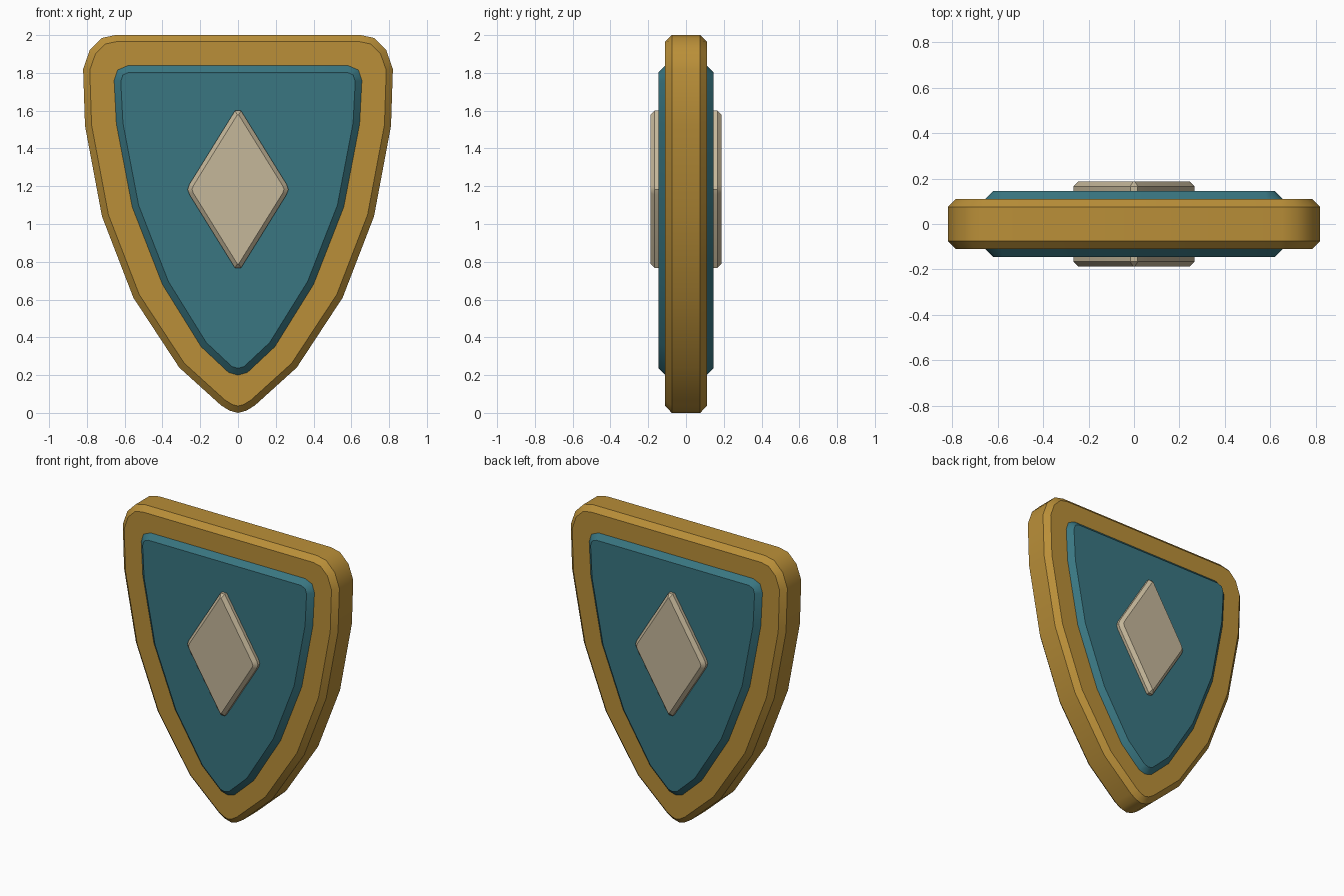
import bpy, bmesh, math

cube = bpy.data.objects.get("Cube")
if cube:
    bpy.data.objects.remove(cube, do_unlink=True)


def material(name, rgb):
    m = bpy.data.materials.new(name)
    m.use_nodes = True
    m.diffuse_color = (*rgb, 1)
    m.node_tree.nodes["Principled BSDF"].inputs["Base Color"].default_value = (*rgb, 1)
    return m


def mirrored(half):
    """Close a right-hand half outline, running bottom to top, across x = 0."""
    return half + [(-x, z) for x, z in reversed(half) if x > 0]


def slab(name, outline, half_depth, chamfer, mat):
    """Prism through y = 0 with both caps chamfered."""
    y = half_depth - chamfer
    bm = bmesh.new()
    front = [bm.verts.new((x, -y, z)) for x, z in outline]
    back = [bm.verts.new((x, y, z)) for x, z in outline]
    caps = [bm.faces.new(front), bm.faces.new(back[::-1])]
    n = len(outline)
    for i in range(n):
        j = (i + 1) % n
        bm.faces.new((front[i], back[i], back[j], front[j]))
    bmesh.ops.recalc_face_normals(bm, faces=bm.faces)
    bmesh.ops.inset_individual(bm, faces=caps, thickness=chamfer,
                               depth=chamfer, use_even_offset=True)
    mesh = bpy.data.meshes.new(name)
    bm.to_mesh(mesh)
    bm.free()
    mesh.materials.append(mat)
    obj = bpy.data.objects.new(name, mesh)
    bpy.context.collection.objects.link(obj)
    bpy.ops.object.select_all(action="DESELECT")
    obj.select_set(True)
    bpy.context.view_layer.objects.active = obj
    bpy.ops.object.shade_smooth_by_angle(angle=math.radians(35))
    return obj


gold = material("gold", (0.49, 0.275, 0.04))
teal = material("teal", (0.041, 0.181, 0.22))
stone = material("pale stone", (0.558, 0.474, 0.323))

# Thick rim body
rim = [(0, 0), (0.045, 0.012), (0.09, 0.04), (0.311, 0.24), (0.554, 0.61),
       (0.72, 1.04), (0.81, 1.52), (0.82, 1.82), (0.785, 1.92),
       (0.72, 1.985), (0.65, 2.0)]
slab("shield_rim", mirrored(rim), 0.11, 0.035, gold)

# Raised field on both faces
field = [(0, 0.2), (0.05, 0.214), (0.195, 0.35), (0.40, 0.68), (0.56, 1.09),
         (0.644, 1.53), (0.656, 1.76), (0.638, 1.815), (0.585, 1.838)]
slab("shield_field", mirrored(field), 0.145, 0.035, teal)

# Central diamond with blunted tips
diamond = [(0.016, 0.767), (0.257, 1.155), (0.267, 1.183), (0.257, 1.211), (0.016, 1.6)]
slab("diamond_boss", mirrored(diamond), 0.188, 0.022, stone)
